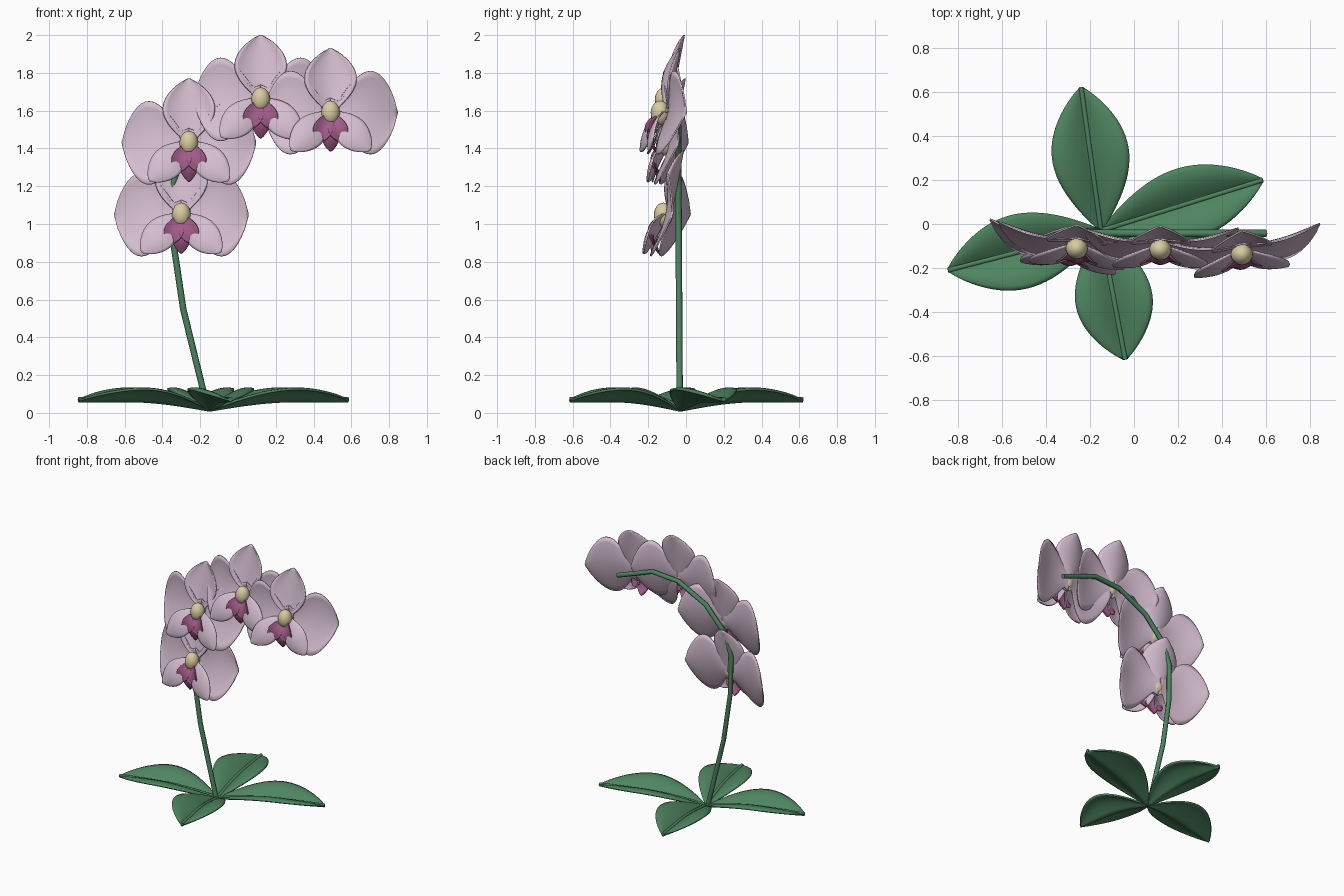
import bpy, bmesh
from math import sin, cos, pi, atan2, hypot
from mathutils import Vector

if "Cube" in bpy.data.objects:
    bpy.data.objects.remove(bpy.data.objects["Cube"], do_unlink=True)


def material(name, r, g, b):
    m = bpy.data.materials.new(name)
    m.use_nodes = True
    m.diffuse_color = (r, g, b, 1)
    bsdf = m.node_tree.nodes["Principled BSDF"]
    bsdf.inputs["Base Color"].default_value = (r, g, b, 1)
    bsdf.inputs["Roughness"].default_value = 0.6
    return m


GREEN = material("leaf green", 0.075, 0.23, 0.115)
PINK = material("pale pink", 0.66, 0.51, 0.63)
PURPLE = material("lip purple", 0.36, 0.105, 0.25)
CREAM = material("column cream", 0.69, 0.60, 0.36)


def sheet(name, point, mat, thickness, rows=20, cols=12):
    """Smooth thin surface from point(t, v), t in 0..1 along, v in -1..1 across."""
    bm = bmesh.new()
    grid = [[bm.verts.new(point(i / rows, 2 * j / cols - 1)) for j in range(cols + 1)]
            for i in range(rows + 1)]
    for a, b in zip(grid, grid[1:]):
        for j in range(cols):
            bm.faces.new((a[j], a[j + 1], b[j + 1], b[j])).smooth = True
    mesh = bpy.data.meshes.new(name)
    bm.to_mesh(mesh)
    bm.free()
    mesh.materials.append(mat)
    ob = bpy.data.objects.new(name, mesh)
    bpy.context.collection.objects.link(ob)
    solid = ob.modifiers.new("thickness", "SOLIDIFY")
    solid.thickness = thickness
    solid.offset = 0


def tube(name, points, radius, mat):
    cu = bpy.data.curves.new(name, "CURVE")
    cu.dimensions = "3D"
    cu.bevel_depth = radius
    cu.bevel_resolution = 2
    cu.use_fill_caps = True
    sp = cu.splines.new("POLY")
    sp.points.add(len(points) - 1)
    for p, co in zip(sp.points, points):
        p.co = (*co, 1)
    cu.materials.append(mat)
    bpy.context.collection.objects.link(bpy.data.objects.new(name, cu))


def width(t, skew, power, base=0.03):
    """Blade outline: base is the relative width where it is attached."""
    return max(0.03, base * (1 - t) ** 2, max(0, sin(pi * t ** skew)) ** power)


# Leaves folded upward along a raised midrib
BASE = Vector((-0.15, -0.03, 0))


def leaf(name, tip_x, tip_y, half):
    d = Vector((tip_x, tip_y, 0)) - BASE
    side = Vector((-d.y, d.x, 0)).normalized()

    def rib(t, lift=0.0):
        rise = 0.012 + 0.05 * sin(pi / 2 * min(1, t * 1.6)) + lift
        return BASE + d * t + Vector((0, 0, rise))

    def point(t, v):
        w = width(t, 1.1, 0.8)
        return rib(t) + side * half * w * v + Vector((0, 0, 0.068 * w * sin(abs(v) * 1.9)))

    sheet(name, point, GREEN, 0.012, 24, 16)
    tube(name + "_midrib", [rib(i / 12, 0.01) for i in range(13)], 0.012, GREEN)


leaf("back_leaf", -0.24, 0.62, 0.175)
leaf("left_leaf", 0.585, 0.20, 0.165)
leaf("front_leaf", -0.04, -0.615, 0.175)
leaf("right_leaf", -0.845, -0.21, 0.17)

# Arching stem
STEM = [(-0.16, 0.02), (-0.29, 0.55), (-0.345, 0.92), (-0.35, 1.2), (-0.295, 1.36),
        (-0.135, 1.53), (0.095, 1.645), (0.31, 1.66), (0.60, 1.555)]
tube("stem", [(x, -0.033 - 0.006 * z, z) for x, z in STEM], 0.017, GREEN)


def petal(name, place, tip, half, depth, mat, skew, power, cup, tilt=0.0, base=0.03):
    """Petal facing the front; depth(t) is its y along the middle, cup bends its edges."""
    centre, turn = place
    length, ang = hypot(*tip), atan2(tip[1], tip[0])
    c, s = cos(ang), sin(ang)

    def point(t, v):
        w = width(t, skew, power, base)
        a, b = length * t, half * w * v
        x, z = a * c - b * s, a * s + b * c
        y = depth(t) + cup * v * v * w + tilt * b * c + turn * x
        return centre + Vector((x, y, z))

    sheet(name, point, mat, 0.008)


def flower(tag, x, y, z, turn):
    o = Vector((x, y, z))
    place = (o, turn)
    # Large outer petals, hollow towards the front
    petal(tag + "_top_sepal", place, (0, 0.34), 0.137, lambda t: 0.015 + 0.065 * t,
          PINK, 1.1, 0.75, -0.045, base=0.35)
    for s, word in ((1, "left"), (-1, "right")):
        petal(f"{tag}_{word}_petal", place, (s * 0.355, 0.0), s * 0.22,
              lambda t: 0.02 - 0.02 * sin(pi * t) + 0.05 * t * t,
              PINK, 1.35, 0.7, -0.04, tilt=0.2, base=0.35)
        petal(f"{tag}_{word}_lower_sepal", place, (s * 0.21, -0.2), s * 0.085,
              lambda t: -0.005 - 0.035 * sin(pi * t) - 0.1 * t,
              PINK, 1.1, 0.7, 0.02, tilt=0.2, base=0.5)
        # Rounded side lobes of the lip
        petal(f"{tag}_{word}_lip_lobe", place, (s * 0.07, -0.155), s * 0.05,
              lambda t: -0.015 - 0.05 * sin(pi * t * 0.8) - 0.02 * t,
              PURPLE, 1.2, 0.6, -0.015)
    petal(tag + "_lip", place, (0, -0.205), 0.05,
          lambda t: -0.01 - 0.055 * sin(pi * t) - 0.04 * t, PURPLE, 1.1, 0.75, 0.015)
    # Rounded column at the middle
    bpy.ops.mesh.primitive_uv_sphere_add(segments=20, ring_count=12, radius=1,
                                         location=o + Vector((0, -0.025, -0.002)))
    ob = bpy.context.object
    ob.name = tag + "_column"
    ob.scale = (0.05, 0.05, 0.065)
    ob.data.materials.append(CREAM)
    bpy.ops.object.shade_smooth()


flower("lowest_flower", -0.3, -0.095, 1.05, -0.13)
flower("second_flower", -0.26, -0.085, 1.43, -0.07)
flower("third_flower", 0.12, -0.09, 1.66, 0.0)
flower("end_flower", 0.49, -0.112, 1.59, 0.12)
